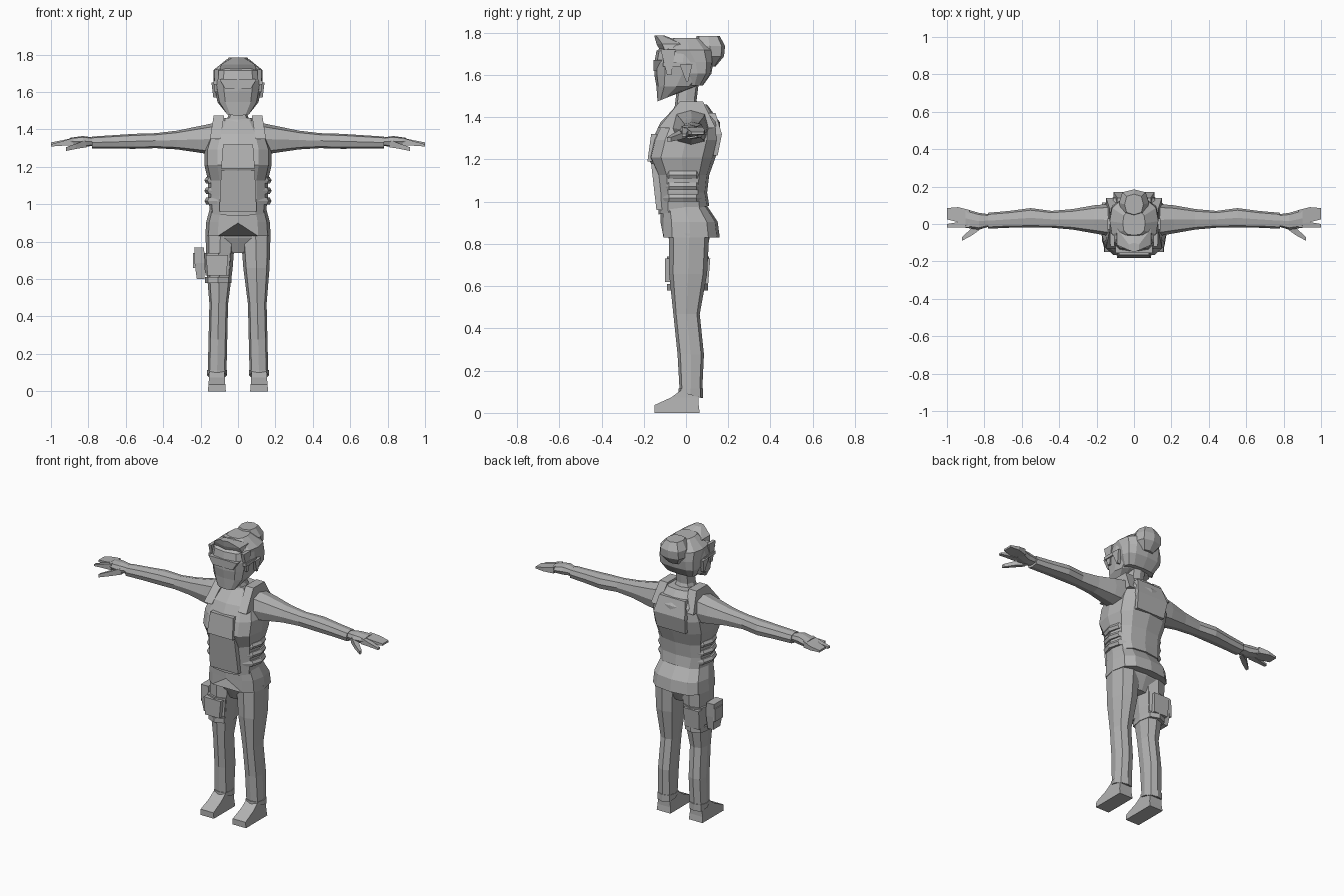
import bpy, bmesh
from math import sin, cos, pi, copysign

cube = bpy.data.objects.get("Cube")
if cube:
    bpy.data.objects.remove(cube)

grey = bpy.data.materials.new("plain_grey")
grey.use_nodes = True
grey.diffuse_color = (.45, .45, .45, 1)
grey.node_tree.nodes["Principled BSDF"].inputs["Base Color"].default_value = grey.diffuse_color


def section(sides):
    """Rounded box outline from the front round to the back; four sides give a plain box."""
    power, start = (0, pi / 4) if sides == 4 else (.7, 0)

    def swell(value):
        return copysign(abs(value) ** power, value) if abs(value) > 1e-6 else 0
    angles = [start + 2 * pi * i / sides for i in range(sides)]
    return [(swell(sin(a)), -swell(cos(a))) for a in angles]


def loft(name, sides, start, end, width, front, back, centre=0, lean=0, tilt=0,
         side=1, sideways=False):
    """Skin evenly spaced rings along z, or along x when sideways.

    width is the half width about the centre line, which shifts by lean;
    front and back are the reaches towards -y and +y; tilt slants the first ring.
    A plain number holds for every ring.
    """
    count = max([2] + [len(p) for p in (width, front, back) if isinstance(p, list)])
    outline = section(sides)
    bm = bmesh.new()
    loops = []
    for k in range(count):
        t = k / (count - 1)
        w, f, b = (p[k] if isinstance(p, list) else p for p in (width, front, back))
        along = start + (end - start) * t
        middle = centre + lean * t
        slant = tilt if k == 0 else 0
        ring = []
        for u, v in outline:
            y = (b - f) / 2 + v * (b + f) / 2
            if sideways:
                point = (side * along, y, middle + u * w)
            else:
                point = (side * (middle + u * w), y, along + slant * v)
            ring.append(bm.verts.new(point))
        loops.append(ring)
    for low, high in zip(loops, loops[1:]):
        for i in range(sides):
            j = (i + 1) % sides
            bm.faces.new((low[i], low[j], high[j], high[i]))
    bm.faces.new(loops[0])
    bm.faces.new(loops[-1])
    bmesh.ops.recalc_face_normals(bm, faces=bm.faces)
    mesh = bpy.data.meshes.new(name)
    bm.to_mesh(mesh)
    bm.free()
    mesh.materials.append(grey)
    obj = bpy.data.objects.new(name, mesh)
    bpy.context.collection.objects.link(obj)
    return obj


# Torso: vest, shirt hem with a front notch, and pelvis
loft("vest", 12, .96, 1.46, tilt=.02,
     width=[.15, .16, .16, .18, .18, .15, .09],
     front=[.13, .13, .14, .18, .16, .12, .04],
     back=[.11, .1, .11, .14, .16, .16, .1])
hem = loft("shirt_hem", 12, .83, .98, width=[.175, .17, .15], front=.12, back=[.16, .15, .1])
hem.data.vertices[0].co.z = .9
loft("pelvis", 12, .74, .9, width=[.05, .15, .15], front=[.04, .08, .1], back=[.07, .11, .12])

# Vest panels and side bands
loft("chest_panel", 4, 1.19, 1.32, width=[.09, .08], front=[.183, .165], back=-.1)
loft("belly_panel", 4, .96, 1.18, width=[.1, .09], front=[.14, .165], back=-.1)
loft("back_panel", 4, 1.22, 1.42, width=[.1, .11, .09], front=-.08, back=[.15, .17, .14])
for step in range(3):
    base = 1 + .055 * step
    loft("side_band", 12, base, base + .035, width=[.17, .18, .17], front=.12, back=.09)

# Neck and collar
loft("neck", 8, 1.4, 1.56, width=[.08, .05, .05], front=[.06, .05, .04], back=[.08, .05, .06])
loft("collar", 8, 1.42, 1.46, width=[.1, .085], front=[.07, .05], back=[.12, .1])

# Head, hair and glasses
loft("head", 12, 1.49, 1.77, tilt=.015,
     width=[.065, .11, .12, .13, .12, .06],
     front=[.135, .14, .15, .15, .14, .06],
     back=[-.06, .05, .11, .12, .12, .06])
loft("hair", 12, 1.55, 1.775,
     width=[.1, .13, .13, .13, .06],
     front=[0, .01, .04, .1, .06],
     back=[.08, .12, .13, .13, .07])
loft("hair_peak", 6, 1.71, 1.786, width=[.11, .1, .03], front=[.12, .14, .15], back=[0, 0, -.1])
loft("hair_bun", 8, 1.64, 1.785, width=[.04, .08, .08, .05],
     front=[-.08, -.05, -.04, -.05], back=[.14, .18, .185, .16])
loft("glasses", 4, 1.62, 1.67, width=[.07, .1], front=.155, back=-.1)

for side in (1, -1):
    loft("ear", 4, 1.57, 1.65, width=.01, front=[0, .03], back=[.01, .03],
         centre=.122, lean=.01, side=side)
    loft("hair_sidelock", 4, 1.6, 1.72, width=.01, front=[.09, .12], back=[-.07, -.05],
         centre=.115, side=side)
    loft("glasses_arm", 4, 1.64, 1.66, width=.01, front=.11, back=0, centre=.122, side=side)
    loft("shoulder_strap", 4, 1.35, 1.475, width=.028, front=[.13, .03], back=[.14, .08],
         centre=.122, lean=-.02, side=side)

    # Arm, hand, fingers and thumb
    loft("arm", 8, .1, .78, width=[.09, .07, .05, .04, .04, .036, .032],
         front=[.07, .05, .03, .02, .02, .02, .025],
         back=[.11, .1, .08, .07, .085, .07, .06],
         centre=1.35, lean=-.02, side=side, sideways=True)
    loft("hand", 8, .76, .9, width=[.02, .03, .02], front=[.01, .03, .02],
         back=[.05, .06, .08], centre=1.335, side=side, sideways=True)
    loft("fingers", 4, .88, 1, width=[.02, .012, .006], front=[0, -.01, -.025],
         back=[.075, .09, .085], centre=1.335, lean=-.01, side=side, sideways=True)
    loft("index_finger", 4, .88, 1, width=[.02, .012, .006], front=.02,
         back=[.02, .01, 0], centre=1.335, lean=-.02, side=side, sideways=True)
    loft("thumb", 4, .81, .92, width=[.02, .014, .01], front=[.02, .06, .09],
         back=[.01, -.02, -.07], centre=1.325, lean=-.03, side=side, sideways=True)

    # Leg, trouser cuff and shoe
    loft("leg", 8, .085, .85, tilt=-.015, width=[.05, .05, .05, .07, .08],
         front=[.03, .04, .06, .08, .08], back=[.075, .085, .065, .1, .11],
         centre=.112, lean=-.018, side=side)
    loft("trouser_cuff", 8, .085, .115, tilt=-.015, width=.053, front=.036, back=.08,
         centre=.112, side=side)
    loft("shoe", 4, 0, .11, width=[.048, .045, .042, .04], front=[.15, .15, .07, .02],
         back=[.065, .06, .06, .06], centre=.113, side=side)

# Thigh rig on the right leg
right = dict(side=-1)
loft("thigh_wrap", 8, .62, .74, width=[.07, .08], front=.09, back=[.1, .11], centre=.104, **right)
loft("thigh_strap", 8, .58, .61, width=.07, front=.09, back=.105, centre=.106, **right)
loft("front_pouch", 4, .62, .73, width=[.05, .06], front=.1, back=-.05, centre=.112, **right)
loft("back_pouch", 4, .61, .73, width=[.05, .055], front=-.05, back=[.105, .115],
     centre=.115, **right)
loft("holster", 4, .6, .77, width=[.02, .028, .026], front=[.03, .04, .04],
     back=[.04, .05, .055], centre=.2, lean=.008, **right)
loft("holster_flap", 4, .66, .74, width=.008, front=.03, back=.05, centre=.232, **right)
